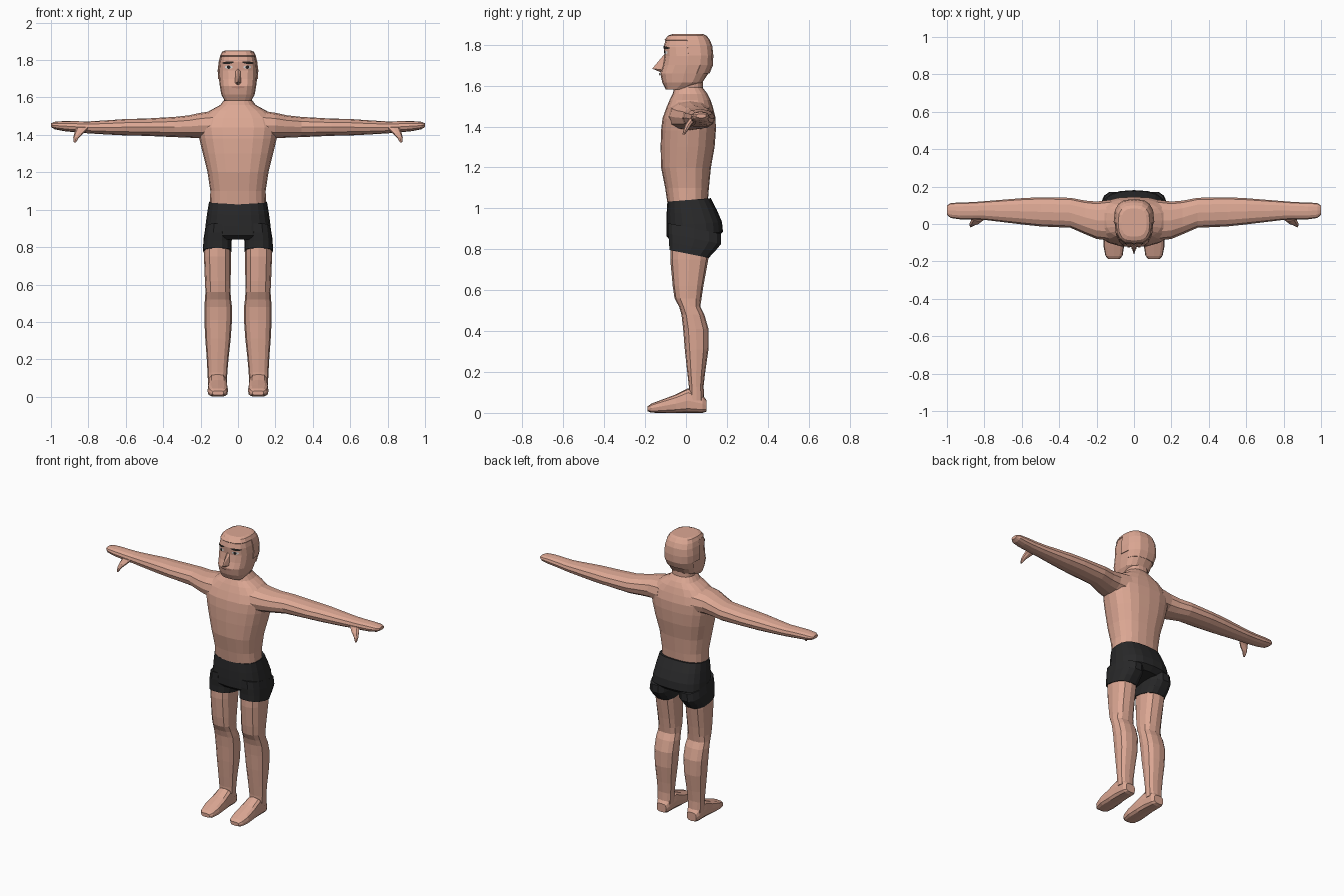
import bpy, bmesh, math
from mathutils import Vector
from mathutils.bvhtree import BVHTree


def material(name, rgb):
    m = bpy.data.materials.new(name)
    m.diffuse_color = (*rgb, 1)
    return m


SKIN = material("skin", (0.72, 0.39, 0.295))
LIP = material("lip", (0.55, 0.27, 0.21))
CLOTH = material("black_cloth", (0.022, 0.022, 0.023))
BROW = material("brow_black", (0.02, 0.017, 0.015))
WHITE = material("eye_white", (0.75, 0.75, 0.75))


def finish(name, bm, mat, mirror=False):
    bmesh.ops.recalc_face_normals(bm, faces=bm.faces[:])
    mesh = bpy.data.meshes.new(name)
    bm.to_mesh(mesh)
    bm.free()
    mesh.materials.append(mat)
    ob = bpy.data.objects.new(name, mesh)
    bpy.context.collection.objects.link(ob)
    if mirror:
        mod = ob.modifiers.new("Mirror", 'MIRROR')
        mod.use_mirror_merge = False
    return ob


def loft(rings, sides=16, power=2.5, axis='z', tilt=0.0):
    """Skin rounded-box rings (position, centre a, centre b, radius a, radius b)."""
    bm = bmesh.new()
    loops = []
    for pos, ca, cb, ra, rb in rings:
        loop = []
        for i in range(sides):
            t = 2 * math.pi * i / sides
            c, s = math.cos(t), math.sin(t)
            a = ca + ra * math.copysign(abs(c) ** (2 / power), c)
            b = cb + rb * math.copysign(abs(s) ** (2 / power), s)
            co = {'z': (a, b, pos + tilt * b), 'x': (pos, a, b), 'y': (a, pos, b)}[axis]
            loop.append(bm.verts.new(co))
        loops.append(loop)
    for lo, hi in zip(loops, loops[1:]):
        for i in range(sides):
            j = (i + 1) % sides
            bm.faces.new((lo[i], lo[j], hi[j], hi[i]))
    bm.faces.new(loops[0])
    bm.faces.new(loops[-1])
    bmesh.ops.recalc_face_normals(bm, faces=bm.faces[:])
    return bm


# Torso with neck
finish("torso", loft([
    (1.02, 0, .008, .150, .098), (1.10, 0, .005, .148, .107),
    (1.20, 0, .000, .163, .122), (1.30, 0, .008, .188, .132),
    (1.38, 0, .012, .207, .134), (1.44, 0, .015, .218, .130),
    (1.49, 0, .018, .200, .115), (1.53, 0, .020, .150, .100),
    (1.56, 0, .020, .095, .085), (1.59, 0, .012, .072, .070),
    (1.65, 0, .012, .070, .070)], 20), SKIN)

# Arms and hands
finish("arms", loft([
    (.12, .020, 1.450, .110, .080), (.20, .020, 1.450, .100, .068),
    (.26, .035, 1.445, .090, .060), (.34, .060, 1.442, .080, .054),
    (.50, .065, 1.441, .078, .046), (.60, .068, 1.441, .070, .044),
    (.70, .070, 1.440, .060, .038), (.80, .072, 1.440, .050, .032),
    (.86, .070, 1.443, .047, .030), (.93, .070, 1.447, .045, .027),
    (.98, .072, 1.450, .040, .020), (1.0, .074, 1.452, .025, .010)],
    12, 2.3, 'x'), SKIN, True)
finish("thumbs", loft([
    (1.44, .830, .035, .035, .020), (1.41, .850, .012, .025, .017),
    (1.385, .866, .000, .015, .012), (1.36, .872, -.012, .006, .006)],
    8, 2.2), SKIN, True)

# Shorts: hips and two short legs with slanted hems
finish("shorts_hips", loft([
    (1.04, 0, .015, .155, .106), (.98, 0, .028, .165, .123),
    (.92, 0, .040, .173, .136), (.87, 0, .043, .178, .138),
    (.845, 0, .040, .140, .110)], 20, 2.7, tilt=.08), CLOTH)
finish("shorts_legs", loft([
    (.91, .105, .042, .070, .132), (.86, .108, .042, .075, .132),
    (.82, .110, .030, .076, .115), (.78, .110, .015, .076, .098)],
    14, 2.6, tilt=-.2), CLOTH, True)

# Legs
finish("legs", loft([
    (.82, .110, .018, .071, .093), (.75, .110, .016, .072, .093),
    (.62, .108, .010, .069, .075), (.56, .107, .010, .067, .066),
    (.52, .107, .018, .070, .052), (.48, .106, .034, .074, .056),
    (.41, .106, .048, .074, .062), (.31, .107, .052, .068, .058),
    (.20, .109, .050, .058, .044), (.13, .110, .050, .053, .036),
    (.06, .110, .052, .050, .038)], 12, 2.6), SKIN, True)

# Feet
finish("feet", loft([
    (.10, .110, .034, .034, .028), (.08, .110, .045, .045, .045),
    (.01, .109, .060, .049, .060), (-.05, .108, .045, .053, .045),
    (-.12, .108, .032, .055, .032), (-.17, .107, .023, .046, .022),
    (-.188, .107, .020, .030, .012)], 12, 3.2, 'y'), SKIN, True)

# Head, with a slightly raised scalp at the top and back
head = loft([
    (1.580, 0, -.050, .070, .048), (1.615, 0, -.018, .089, .098),
    (1.660, 0, -.008, .097, .118), (1.700, 0, .007, .102, .120),
    (1.745, 0, .012, .104, .117), (1.790, 0, .008, .099, .117),
    (1.820, 0, .006, .092, .107), (1.840, 0, .006, .082, .092),
    (1.847, 0, .008, .066, .074)], 16, 2.8)
face_tree = BVHTree.FromBMesh(head)
scalp = []
for f in head.faces:
    c = f.calc_center_median()
    if c.z > 1.825 or (c.z > 1.67 and c.y > .035):
        scalp.append(f)
shell = bmesh.ops.extrude_face_region(head, geom=scalp)
raised = [v for v in shell["geom"] if isinstance(v, bmesh.types.BMVert)]
for v in raised:
    v.co += (v.co - Vector((0, .01, 1.70))).normalized() * .005
finish("head", head, SKIN)

# Nose wedge
bm = bmesh.new()
nose = [(0, -.105, 1.755), (-.014, -.095, 1.75), (.014, -.095, 1.75),
        (0, -.165, 1.683), (-.022, -.10, 1.675), (.022, -.10, 1.675), (0, -.115, 1.662)]
v = [bm.verts.new(p) for p in nose]
bmesh.ops.convex_hull(bm, input=v)
finish("nose", bm, SKIN)


def decal(name, x, z, w, h, mat, lift, slope=0.0, mirror=True):
    """Thin oval plate laid over the front of the face."""
    bm = bmesh.new()

    def put(px, pz):
        hit = face_tree.ray_cast(Vector((px, -1, pz)), Vector((0, 1, 0)))[0]
        return bm.verts.new((px, hit.y - lift, pz))

    cols = 8
    rows = []
    for i in range(cols + 1):
        u = -1 + 2 * i / cols
        k = max(.3, math.sqrt(1 - u * u))
        rows.append([put(x + u * w, z + slope * u * w + s * h * k) for s in (-1, 0, 1)])
    for a, b in zip(rows, rows[1:]):
        for j in range(2):
            bm.faces.new((a[j], b[j], b[j + 1], a[j + 1]))
    finish(name, bm, mat, mirror)


# Face details
decal("eye_whites", .050, 1.762, .020, .009, WHITE, .003)
decal("pupils", .050, 1.762, .009, .010, BROW, .005)
decal("eyebrows", .053, 1.786, .030, .007, BROW, .005, -.08)
decal("lips", 0, 1.655, .036, .006, LIP, .006, 0, False)
